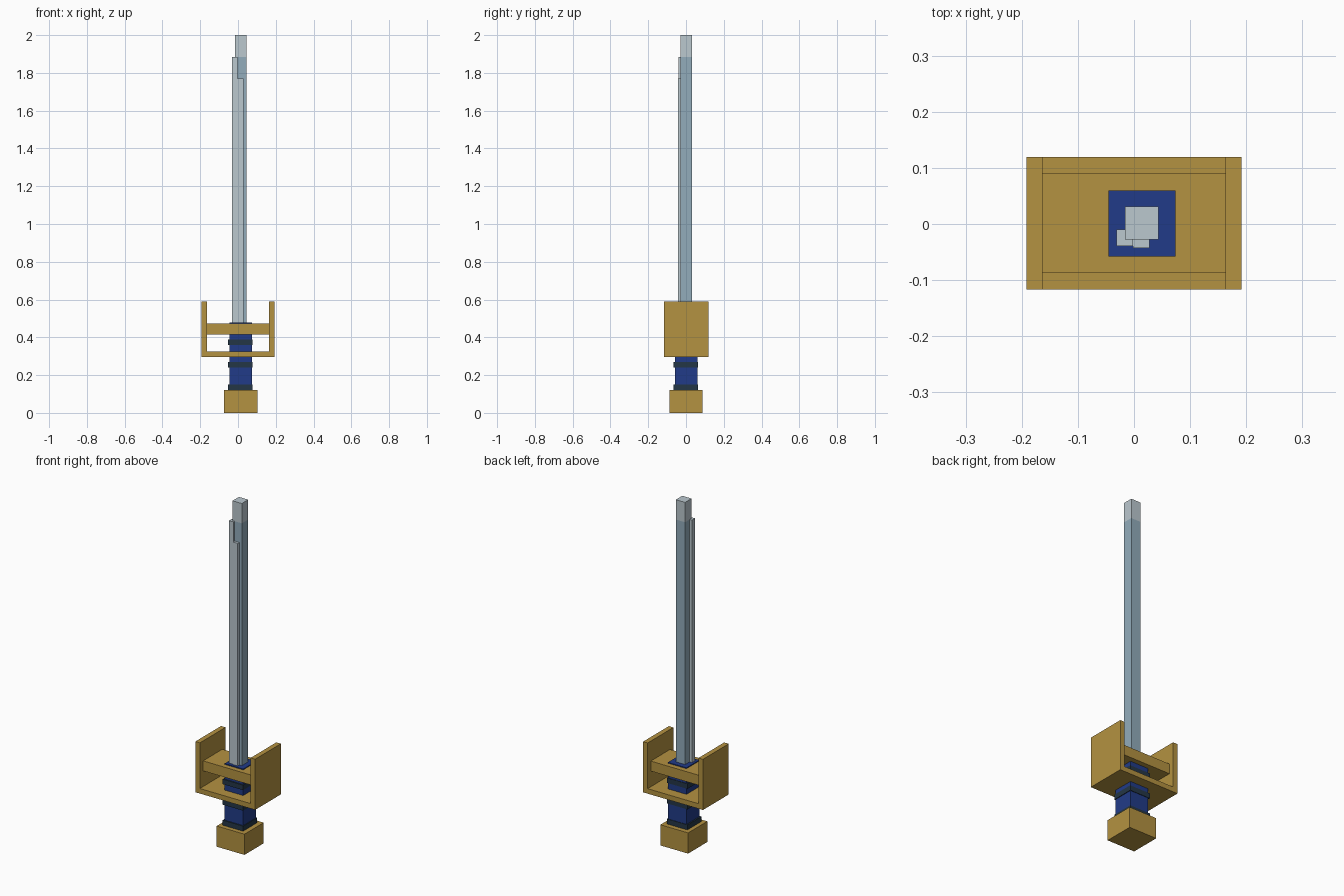
import bpy
import bmesh

cube = bpy.data.objects.get("Cube")
if cube:
    bpy.data.objects.remove(cube, do_unlink=True)


def material(name, srgb):
    rgb = [(c / 255 / 12.92) if c < 11 else ((c / 255 + 0.055) / 1.055) ** 2.4 for c in srgb]
    mat = bpy.data.materials.new(name)
    mat.use_nodes = True
    mat.diffuse_color = (*rgb, 1)
    mat.node_tree.nodes["Principled BSDF"].inputs["Base Color"].default_value = (*rgb, 1)
    return mat


gold = material("gold", (180, 146, 65))
blue = material("blue_wrap", (33, 59, 136))
navy = material("dark_band", (36, 54, 70))
steel = material("pale_steel", (187, 200, 207))
blue_steel = material("blue_steel", (146, 172, 187))


def add_object(name, bm, *mats):
    bmesh.ops.recalc_face_normals(bm, faces=bm.faces)
    mesh = bpy.data.meshes.new(name)
    bm.to_mesh(mesh)
    bm.free()
    for mat in mats:
        mesh.materials.append(mat)
    obj = bpy.data.objects.new(name, mesh)
    bpy.context.collection.objects.link(obj)
    return obj


def box_mesh(x, y, z):
    """Box from (low, high) ranges."""
    bm = bmesh.new()
    bmesh.ops.create_cube(bm, size=1)
    for v in bm.verts:
        v.co = [r[0] if c < 0 else r[1] for c, r in zip(v.co, (x, y, z))]
    return bm


def box(name, mat, x, y, z):
    return add_object(name, box_mesh(x, y, z), mat)


# Pommel and grip with its bands
box("pommel", gold, (-0.075, 0.103), (-0.088, 0.088), (0, 0.12))
box("grip", blue, (-0.045, 0.074), (-0.058, 0.06), (0.12, 0.479))
for i, name in enumerate(("lower_band", "middle_band", "upper_band")):
    z = 0.122 + i * 0.119
    box(name, navy, (-0.053, 0.078), (-0.065, 0.063), (z, z + 0.029))

# U-shaped guard: profile extruded front to back
outer, inner, low, floor, top = 0.192, 0.163, 0.296, 0.325, 0.59
profile = [(-outer, low), (outer, low), (outer, top), (inner, top),
           (inner, floor), (-inner, floor), (-inner, top), (-outer, top)]
bm = bmesh.new()
face = bm.faces.new([bm.verts.new((x, -0.117, z)) for x, z in profile])
ext = bmesh.ops.extrude_face_region(bm, geom=[face])
bmesh.ops.translate(bm, vec=(0, 0.236, 0),
                    verts=[g for g in ext["geom"] if isinstance(g, bmesh.types.BMVert)])
add_object("guard_fork", bm, gold)
box("guard_crossbar", gold, (-inner, inner), (-0.087, 0.09), (0.416, 0.474))

# Blade core, with a pale tip above the cut
tip = 1.885
bm = box_mesh((-0.016, 0.044), (-0.028, 0.031), (0.474, 2))
bmesh.ops.bisect_plane(bm, geom=bm.verts[:] + bm.edges[:] + bm.faces[:],
                       plane_co=(0, 0, tip), plane_no=(0, 0, 1))
for f in bm.faces:
    f.material_index = int(f.calc_center_median().z > tip)
add_object("blade_core", bm, blue_steel, steel)

# Pale edge strips in front of the core
box("long_edge_strip", steel, (-0.031, -0.002), (-0.039, -0.01), (0.474, tip))
box("short_edge_strip", steel, (-0.002, 0.028), (-0.043, -0.014), (0.474, 1.77))
